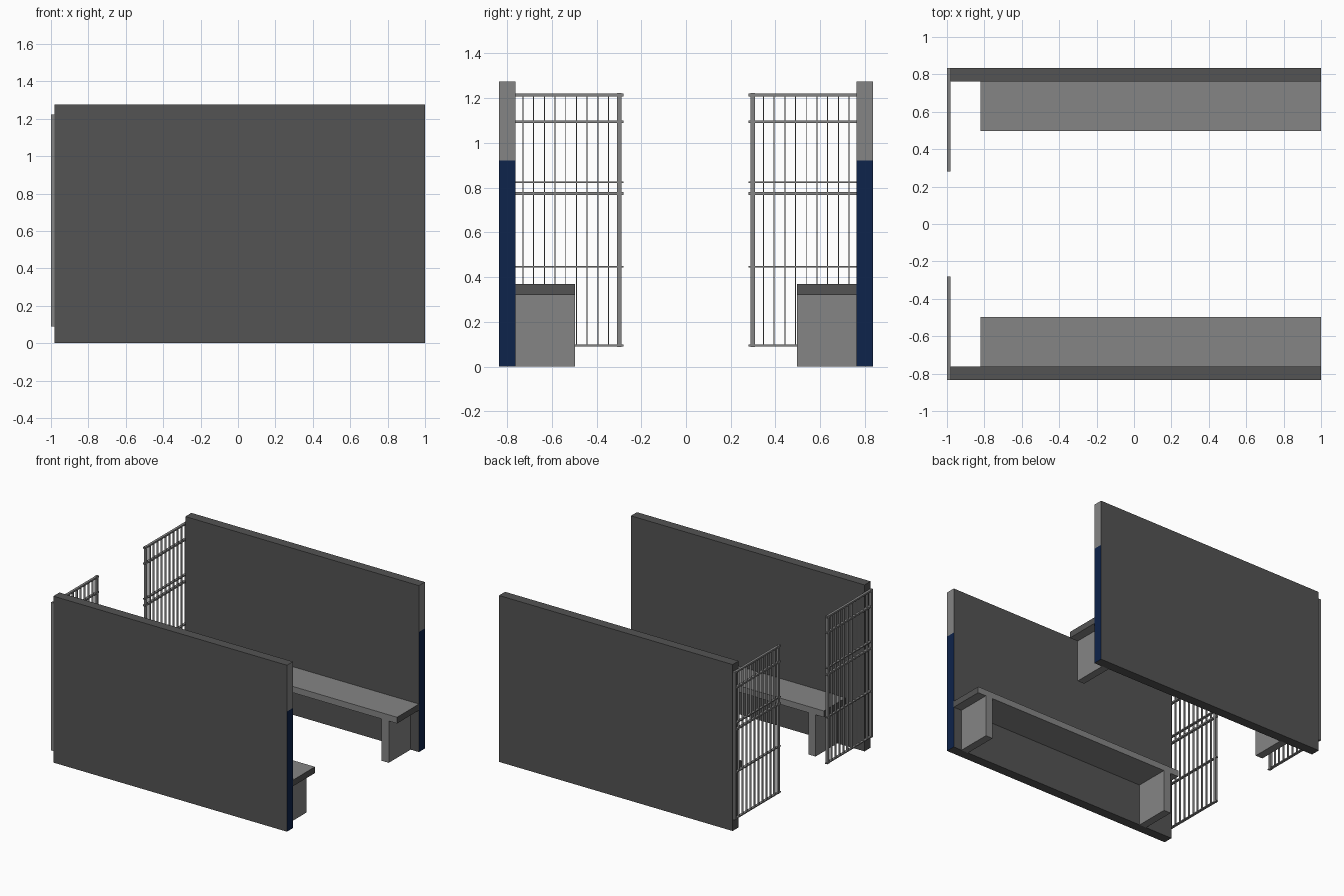
import bpy, bmesh
from mathutils import Vector

if "Cube" in bpy.data.objects:
    bpy.data.objects.remove(bpy.data.objects["Cube"])


def material(name, rgb):
    m = bpy.data.materials.new(name)
    m.diffuse_color = (*rgb, 1)
    m.use_nodes = True
    m.node_tree.nodes["Principled BSDF"].inputs["Base Color"].default_value = m.diffuse_color
    return m


DARK = material("dark grey", (0.088, 0.088, 0.088))
GREY = material("mid grey", (0.235, 0.235, 0.235))
BLUE = material("navy blue", (0.004, 0.017, 0.07))


def add_box(bm, x, y, z):
    """Add an axis-aligned box given (min, max) ranges."""
    geom = bmesh.ops.create_cube(bm, size=1)
    for v in geom["verts"]:
        v.co = Vector([r[0] if c < 0 else r[1] for c, r in zip(v.co, (x, y, z))])


def finish(bm, name, mats, rule=None):
    bm.normal_update()
    if rule:
        for f in bm.faces:
            f.material_index = rule(f)
    me = bpy.data.meshes.new(name)
    bm.to_mesh(me)
    bm.free()
    for m in mats:
        me.materials.append(m)
    ob = bpy.data.objects.new(name, me)
    bpy.context.collection.objects.link(ob)
    return ob


def span(side, a, b):
    return tuple(sorted((side * a, side * b)))


def wall_rule(f):
    # the +x end is grey above and navy below; the rest is dark
    if f.normal.x > 0.9:
        return 2 if f.calc_center_median().z < 0.92 else 1
    return 0


for side, label in ((-1, "front"), (1, "back")):
    # wall, cut at the height of the navy band
    bm = bmesh.new()
    add_box(bm, (-0.98, 1.0), span(side, 0.762, 0.835), (0, 1.275))
    bmesh.ops.bisect_plane(bm, geom=bm.verts[:] + bm.edges[:] + bm.faces[:],
                           plane_co=(0, 0, 0.92), plane_no=(0, 0, 1))
    finish(bm, label + "_wall", [DARK, GREY, BLUE], wall_rule)

    # bench seat with dark ends
    bm = bmesh.new()
    add_box(bm, (-0.82, 1.0), span(side, 0.497, 0.765), (0.32, 0.368))
    finish(bm, label + "_bench_seat", [GREY, DARK],
           lambda f: 1 if abs(f.normal.x) > 0.9 else 0)

    # bench legs
    bm = bmesh.new()
    for x in (-0.75, 0.87):
        add_box(bm, (x, x + 0.06), span(side, 0.497, 0.765), (0, 0.32))
    finish(bm, label + "_bench_legs", [GREY])

    # barred panel: posts, thin uprights, cross rails
    bm = bmesh.new()
    for y in (0.298, 0.825):
        add_box(bm, (-1.0, -0.981), span(side, y - 0.01, y + 0.01), (0.088, 1.222))
    for i in range(1, 11):
        y = 0.298 + i * 0.0479
        add_box(bm, (-0.998, -0.983), span(side, y - 0.002, y + 0.002), (0.09, 1.22))
    for z, h in ((0.094, 0.004), (0.446, 0.004), (0.773, 0.006),
                 (0.824, 0.004), (1.094, 0.006), (1.214, 0.006)):
        add_box(bm, (-1.0, -0.981), span(side, 0.28, 0.835), (z - h, z + h))
    finish(bm, label + "_bar_panel", [GREY])
